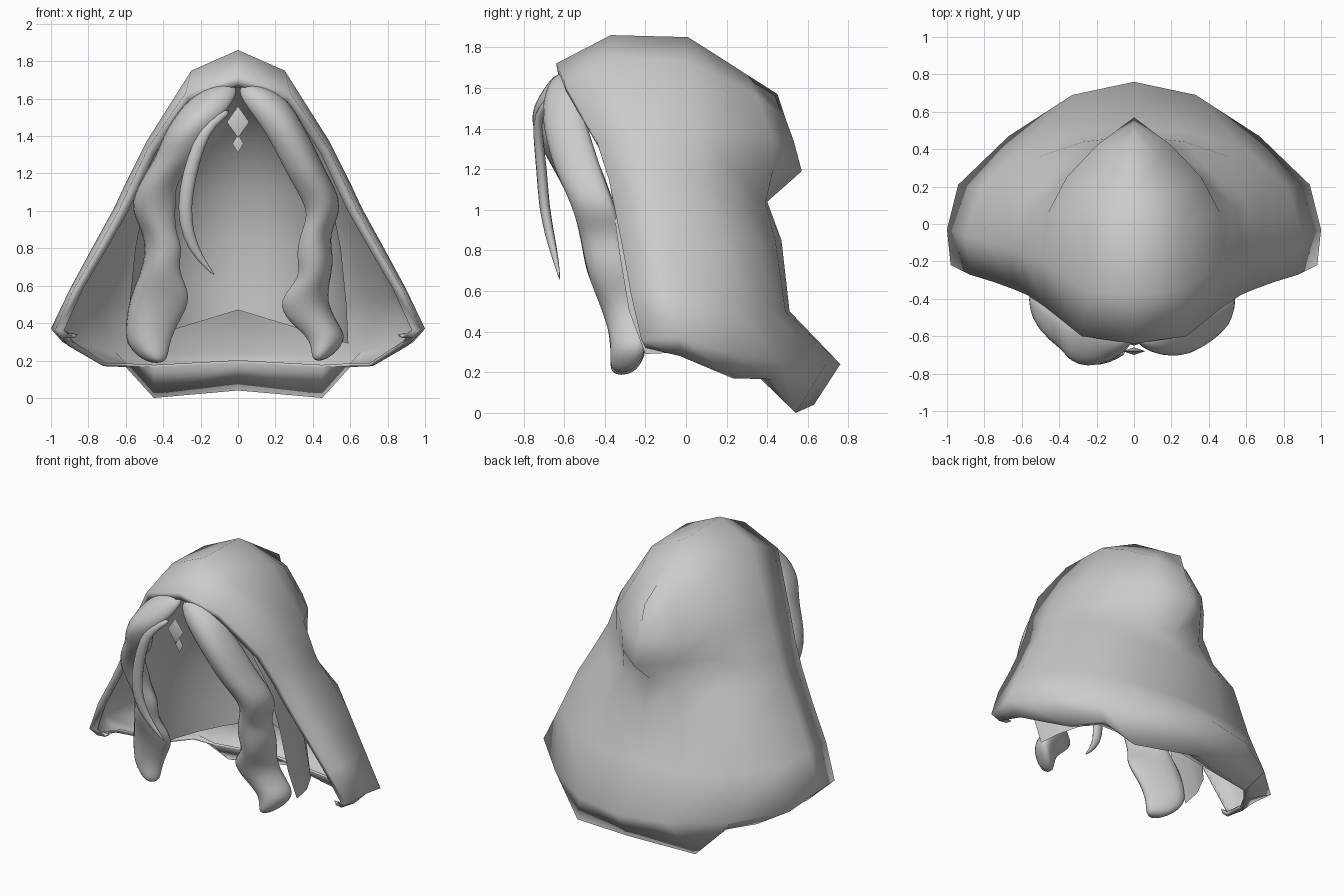
import bpy
import math
from mathutils import Vector

cube = bpy.data.objects.get("Cube")
if cube:
    bpy.data.objects.remove(cube, do_unlink=True)

# One plain grey for everything
grey = bpy.data.materials.new("plain_grey")
grey.use_nodes = True
shade = (0.6, 0.6, 0.6, 1)
grey.diffuse_color = shade
grey.node_tree.nodes["Principled BSDF"].inputs["Base Color"].default_value = shade


def add_object(name, verts, faces, angle):
    """Create a mesh object with the grey material and smooth shading."""
    mesh = bpy.data.meshes.new(name)
    mesh.from_pydata(verts, [], faces)
    mesh.validate()
    mesh.materials.append(grey)
    obj = bpy.data.objects.new(name, mesh)
    bpy.context.collection.objects.link(obj)
    bpy.ops.object.select_all(action="DESELECT")
    bpy.context.view_layer.objects.active = obj
    obj.select_set(True)
    bpy.ops.object.shade_smooth_by_angle(angle=math.radians(angle))
    return obj


def loft(name, rows, closed=False, caps=False, angle=180):
    """Skin a list of equally long point rows, from top to bottom."""
    count = len(rows[0])
    verts = [point for row in rows for point in row]
    faces = []
    for r in range(len(rows) - 1):
        for c in range(count if closed else count - 1):
            d = (c + 1) % count
            top, low = r * count, (r + 1) * count
            faces.append((top + c, low + c, low + d, top + d))
    if caps:
        faces.append(tuple(range(count)))
        faces.append(tuple(reversed(range(len(verts) - count, len(verts)))))
    return add_object(name, verts, faces, angle)


def subdivide(obj, levels):
    mod = obj.modifiers.new("smooth", "SUBSURF")
    mod.levels = mod.render_levels = levels


# Hood: each row runs from the front rim round the side to the back centre
cloth = [
    [(0, -.64, 1.72), (0, -.37, 1.86), (0, .01, 1.85),
     (0, .16, 1.755), (0, .3, 1.665), (0, .45, 1.57)],
    [(.28, -.6, 1.63), (.25, -.36, 1.75), (.26, 0, 1.73),
     (.22, .18, 1.65), (.13, .35, 1.56), (0, .49, 1.45)],
    [(.48, -.44, 1.34), (.49, -.2, 1.37), (.46, .06, 1.38),
     (.36, .25, 1.37), (.2, .42, 1.36), (0, .53, 1.34)],
    [(.57, -.38, 1.15), (.6, -.15, 1.15), (.54, .08, 1.15),
     (.36, .24, 1.2), (.18, .43, 1.2), (0, .57, 1.19)],
    [(.64, -.35, 1), (.66, -.12, 1.02), (.6, .12, 1.02),
     (.42, .27, 1.02), (.2, .39, 1.03), (0, .4, 1.04)],
    [(.75, -.31, .8), (.77, -.1, .82), (.7, .18, .82),
     (.51, .36, .84), (.27, .44, .85), (0, .47, .85)],
    [(.88, -.27, .58), (.9, -.06, .58), (.82, .2, .55),
     (.6, .4, .52), (.3, .49, .5), (0, .51, .5)],
    [(.98, -.22, .36), (1, -.03, .37), (.94, .21, .3),
     (.67, .47, .25), (.33, .69, .24), (0, .76, .24)],
]
# Hem: folded under and back inside
hem = [
    [(.93, -.2, .32), (.91, -.03, .28), (.72, .25, .17),
     (.6, .42, .165), (.45, .54, 0), (0, .63, .04)],
    [(.91, -.18, .33), (.88, -.02, .29), (.7, .23, .17),
     (.59, .36, .17), (.45, .37, .165), (0, .4, .19)],
]
# Rim: a narrow lip turned in toward the opening
hood_rows = []
for row in cloth + hem:
    x, y, z = row[0]
    turn = Vector((-x, 0, max(0, z - .9) * -1)).normalized() * .05
    hood_rows.append([(x + turn.x, y + .01, z + turn.z)] + row)
hood = loft("hood", hood_rows)
mirror = hood.modifiers.new("mirror", "MIRROR")
mirror.use_clip = True
solid = hood.modifiers.new("thickness", "SOLIDIFY")
solid.thickness = 0.015

# Hair panel: a hollow shell inside the hood, its lower edge raised at the back
# columns: edge height, back height, half width, front depth, back depth
panel_rows = []
for z_edge, z_back, w, front, back in [
    (1.66, 1.66, .08, -.58, -.45),
    (1.55, 1.55, .24, -.5, -.15),
    (1.35, 1.35, .38, -.42, .1),
    (1.1, 1.1, .49, -.37, .25),
    (.8, .85, .55, -.33, .31),
    (.5, .62, .58, -.28, .33),
    (.29, .47, .59, -.2, .33),
]:
    row = []
    for i in range(13):
        t = math.pi * (i / 12 - 0.5)
        side = math.sin(t)
        row.append((w * side, front + (back - front) * math.cos(t),
                    z_back + (z_edge - z_back) * abs(side)))
    panel_rows.append(row)
loft("hair_panel", panel_rows)


# Front locks: wavy sheets framing the opening and tucked behind the rim
def lock(name, side, table):
    """Rows hold height, inner edge, outer edge, front depth, back depth."""
    rows = []
    for z, inner, outer, front, back in table:
        mid = (inner + outer) / 2
        ring = [(inner - .01, front + .05), (mid, front - .01), (outer + .01, front + .06),
                (outer + .03, back + .08), (inner, front + .1)]
        row = [(side * x, y, z) for x, y in ring]
        rows.append(row if side > 0 else row[::-1])
    subdivide(loft(name, rows, closed=True, caps=True), 2)


lock("left_lock", 1, [
    (1.68, 0, .13, -.65, -.6),
    (1.6, .01, .25, -.7, -.55),
    (1.5, .09, .31, -.72, -.53),
    (1.38, .17, .38, -.71, -.48),
    (1.2, .26, .46, -.66, -.42),
    (1.08, .33, .53, -.6, -.38),
    (.98, .38, .53, -.56, -.35),
    (.87, .33, .47, -.53, -.33),
    (.75, .31, .5, -.51, -.3),
    (.64, .34, .48, -.48, -.27),
    (.52, .2, .46, -.43, -.24),
    (.4, .27, .52, -.39, -.22),
    (.31, .4, .58, -.38, -.22),
    (.19, .39, .45, -.39, -.32),
])
lock("right_lock", -1, [
    (1.68, 0, .13, -.65, -.6),
    (1.6, .01, .25, -.71, -.55),
    (1.5, .09, .33, -.77, -.53),
    (1.4, .18, .39, -.77, -.48),
    (1.28, .2, .43, -.71, -.44),
    (1.16, .34, .51, -.64, -.4),
    (1.02, .33, .57, -.57, -.36),
    (.9, .34, .5, -.54, -.33),
    (.8, .29, .48, -.52, -.3),
    (.68, .33, .5, -.5, -.27),
    (.54, .23, .57, -.43, -.24),
    (.4, .32, .59, -.39, -.22),
    (.28, .37, .59, -.38, -.22),
    (.18, .38, .47, -.39, -.32),
])

# Loose strand: a tapered tube hanging in front of the right lock
path = [(-.04, -.68, 1.54), (-.15, -.73, 1.47), (-.21, -.73, 1.36), (-.26, -.71, 1.2),
        (-.29, -.7, 1.02), (-.27, -.67, .87), (-.21, -.64, .75), (-.12, -.62, .65)]
widths = [.02, .035, .04, .045, .045, .04, .025, .004]
strand_rows = []
for i, (point, width) in enumerate(zip(path, widths)):
    ahead = Vector(path[min(i + 1, len(path) - 1)]) - Vector(path[max(i - 1, 0)])
    across = ahead.cross(Vector((0, -1, 0))).normalized()
    outward = across.cross(ahead).normalized()
    strand_rows.append([
        Vector(point) + across * width * math.cos(a) + outward * width * 0.7 * math.sin(a)
        for a in (math.tau * k / 6 for k in range(6))])
subdivide(loft("loose_strand", strand_rows, closed=True, caps=True), 1)


# Forehead jewel: a shallow diamond with a small drop below
def diamond(name, z, half_width, half_height, depth, y):
    verts = [(0, y, z + half_height), (half_width, y, z), (0, y, z - half_height),
             (-half_width, y, z), (0, y - depth, z), (0, y + depth, z)]
    faces = []
    for i in range(4):
        j = (i + 1) % 4
        faces += [(i, j, 5), (j, i, 4)]
    add_object(name, verts, faces, 70)


diamond("jewel", 1.475, .06, .085, .02, -.68)
diamond("jewel_drop", 1.36, .03, .05, .01, -.64)
